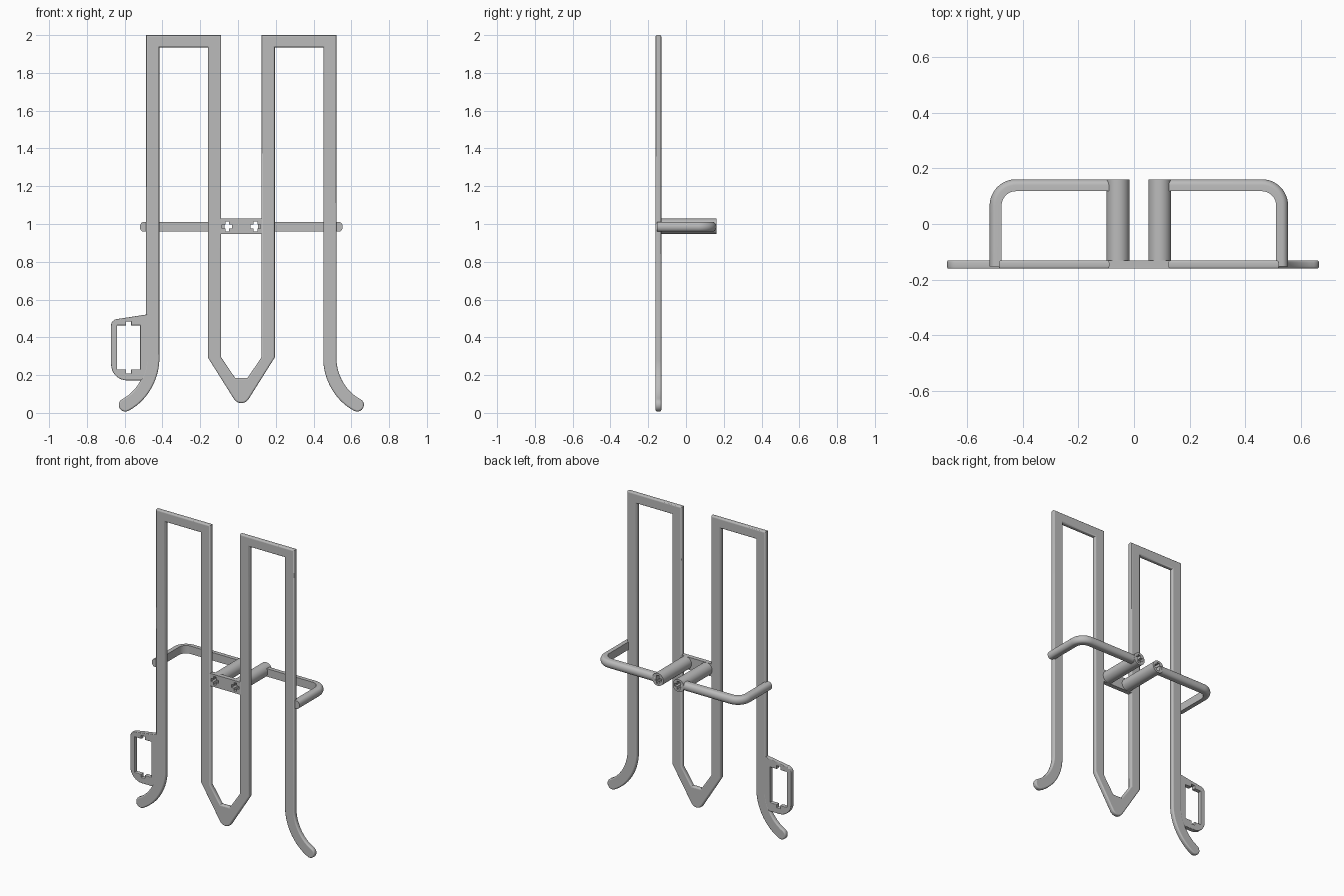
import bpy, bmesh, math
from mathutils import Vector

old = bpy.data.objects.get("Cube")
if old:
    bpy.data.objects.remove(old, do_unlink=True)

CX, BARZ = 0.0175, 0.987          # symmetry axis and height of the cross arms
FRONT, BACK, REAR = -0.161, -0.131, 0.161

grey = bpy.data.materials.new("plain grey")
grey.use_nodes = True
grey.diffuse_color = (0.5, 0.5, 0.5, 1)
grey.node_tree.nodes["Principled BSDF"].inputs["Base Color"].default_value = (0.5, 0.5, 0.5, 1)


def finish(ob, angle=35):
    bpy.ops.object.select_all(action="DESELECT")
    ob.select_set(True)
    bpy.context.view_layer.objects.active = ob
    if ob.type == "CURVE":
        bpy.ops.object.convert(target="MESH")
        ob = bpy.context.object
    ob.data.materials.clear()
    ob.data.materials.append(grey)
    bpy.ops.object.shade_smooth_by_angle(angle=math.radians(angle))


def plate(name, loops, y0, y1, bevel=0.0):
    """Extrude x/z outlines (first outer, then holes) from y0 to y1."""
    cu = bpy.data.curves.new(name, "CURVE")
    cu.dimensions, cu.fill_mode = "2D", "BOTH"
    cu.extrude = (y1 - y0) / 2 - bevel
    cu.bevel_depth, cu.bevel_resolution, cu.offset = bevel, 2, -bevel
    for pts in loops:
        sp = cu.splines.new("POLY")
        sp.points.add(len(pts) - 1)
        for p, (x, z) in zip(sp.points, pts):
            p.co = (x, z, 0, 1)
        sp.use_cyclic_u = True
    ob = bpy.data.objects.new(name, cu)
    bpy.context.collection.objects.link(ob)
    ob.rotation_euler.x = math.pi / 2
    ob.location.y = (y0 + y1) / 2
    finish(ob)


def arc(x, z, r, a0, a1, n):
    return [(x + r * math.cos(math.radians(a0 + (a1 - a0) * i / n)),
             z + r * math.sin(math.radians(a0 + (a1 - a0) * i / n))) for i in range(n + 1)]


def cross(x, z, a=0.027, b=0.010):
    quarter = [(a, -b), (a, b), (b, b)]
    pts = []
    for k in range(4):
        c, s = [(1, 0), (0, 1), (-1, 0), (0, -1)][k]
        pts += [(x + c * p - s * q, z + s * p + c * q) for p, q in quarter]
    return pts


# Foot: a curved bar with a rounded tip, offset from its centre line
def foot():
    a, b, c, d = [Vector(p) for p in ((0.469, 0.275), (0.474, 0.18), (0.53, 0.085), (0.614, 0.042))]
    outer, inner = [], []
    for i in range(15):
        t = i / 14
        p = a * (1-t)**3 + b * 3*t*(1-t)**2 + c * 3*t*t*(1-t) + d * t**3
        tan = ((b-a) * (1-t)**2 + (c-b) * 2*t*(1-t) + (d-c) * t*t).normalized()
        n = Vector((-tan.y, tan.x)) * 0.035
        outer.append(tuple(p + n))
        inner.append(tuple(p - n))
    ang = math.degrees(math.atan2(n.y, n.x))
    tip = arc(d.x, d.y, 0.035, ang, ang - 180, 10)
    return outer + tip[1:-1] + inner[::-1]


# Frame: two tall loops joined by a pointed centre and flared feet
half = [(0.033, 0.185), (0.1065, 0.294), (0.1065, 2.0), (0.5035, 2.0)]
half += foot()
half += [(0.434, 1.935), (0.1775, 1.935), (0.1775, 0.294)]
half += arc(0, 0.098, 0.046, -33, -90, 6)
outline = [(CX + u, z) for u, z in half]
outline += [(CX - u, z) for u, z in half[-2::-1]]
plate("frame", [outline], FRONT, BACK, 0.008)

# Bridge plate and the two hollow posts behind it
posts = (CX - 0.075, CX + 0.075)
bridge = [(-0.10, 0.946), (0.135, 0.946), (0.135, 1.028), (-0.10, 1.028)]
plate("bridge_plate", [bridge] + [cross(x, BARZ) for x in posts], FRONT + 0.001, BACK)
for side, x in zip(("right", "left"), posts):
    plate(side + "_post", [arc(x, BARZ, 0.041, 0, 351, 39), cross(x, BARZ)], BACK - 0.002, REAR)

# Side bracket with a notched opening
rim = [(-0.45, 0.526), (-0.484, 0.521), (-0.625, 0.499)]
rim += arc(-0.637, 0.462, 0.035, 100, 180, 6)
rim += arc(-0.587, 0.257, 0.085, 180, 270, 8) + [(-0.51, 0.172), (-0.45, 0.25)]
hx, hz, hw, hh = -0.579, 0.3465, 0.061, 0.1165
nw, nh = 0.013, hh + 0.021
hole = []
for s in (1, -1):
    hole += [(hx + s*hw, hz - s*hh), (hx + s*hw, hz + s*hh), (hx + s*nw, hz + s*hh),
             (hx + s*nw, hz + s*nh), (hx - s*nw, hz + s*nh), (hx - s*nw, hz + s*hh)]
plate("side_bracket", [rim, hole], FRONT + 0.0005, BACK - 0.0005, 0.004)


# Arms: a bar, flat inside and rounded outside, swept round one bend
def arm(name, sign):
    xo, r, th, h = 0.537, 0.095, 0.043, 0.026
    path = [((0.088, REAR), (0, 1))]
    for i in range(13):
        a = math.radians(90 - 90 * i / 12)
        n = (math.cos(a), math.sin(a))
        path.append(((xo - r + r * n[0], REAR - r + r * n[1]), n))
    path.append(((xo, FRONT + 0.008), (1, 0)))
    section = [(-th, -h)] + arc(-h * 0.8, 0, h, -90, 90, 12) + [(-th, h)]
    section = [(o if o < -h * 0.8 else -h * 0.8 + (o + h * 0.8) * 0.8, z) for o, z in section]
    bm = bmesh.new()
    rings = [[bm.verts.new((CX + sign * (p[0] + n[0] * o), p[1] + n[1] * o, BARZ - 0.002 + z))
              for o, z in section] for p, n in path]
    for r0, r1 in zip(rings, rings[1:]):
        for i in range(len(section)):
            j = (i + 1) % len(section)
            bm.faces.new((r0[i], r0[j], r1[j], r1[i]))
    bm.faces.new(rings[0])
    bm.faces.new(rings[-1])
    bmesh.ops.recalc_face_normals(bm, faces=bm.faces)
    me = bpy.data.meshes.new(name)
    bm.to_mesh(me)
    bm.free()
    ob = bpy.data.objects.new(name, me)
    bpy.context.collection.objects.link(ob)
    finish(ob)


arm("left_arm", 1)
arm("right_arm", -1)
